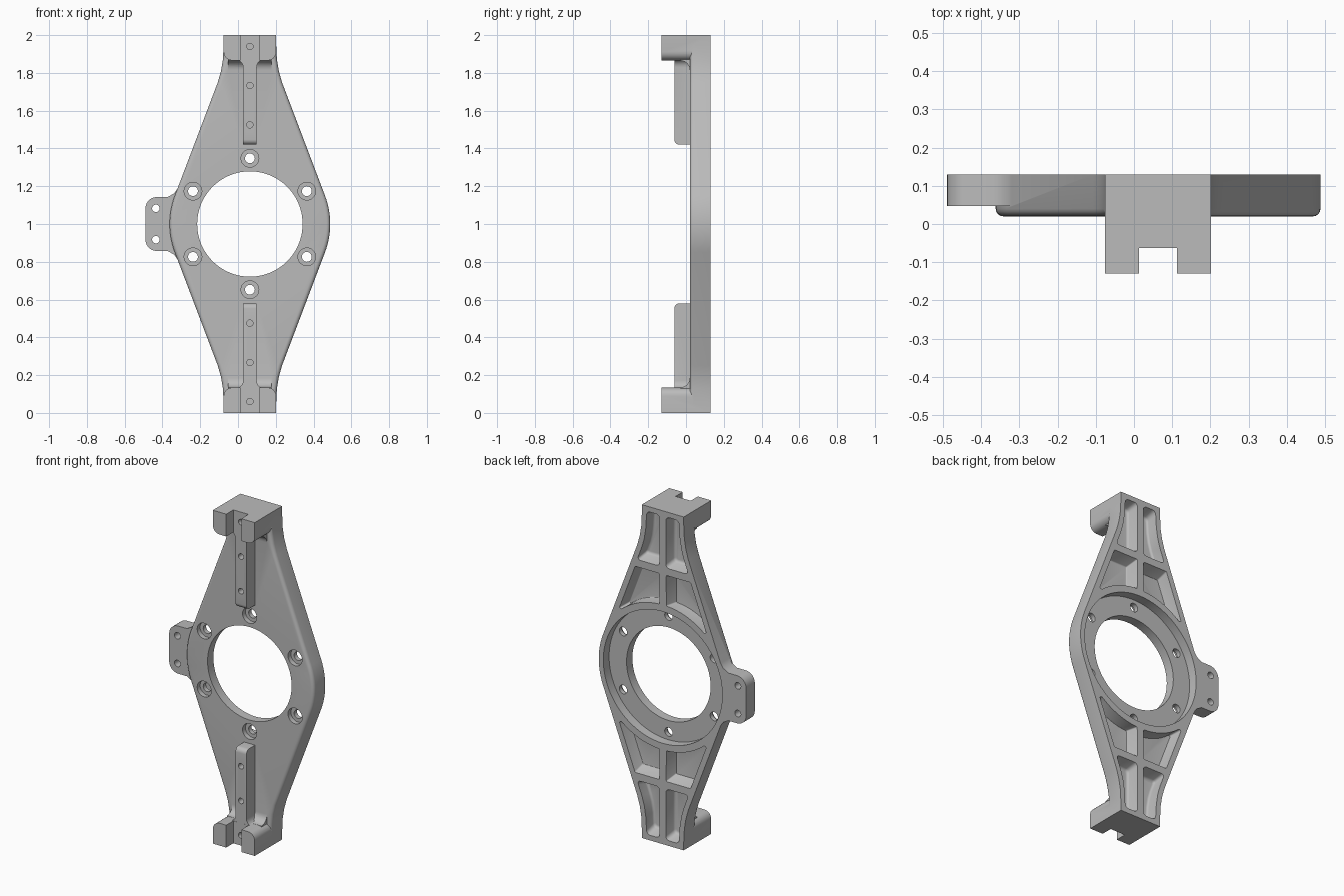
import bpy, bmesh
from math import sin, cos, radians

cube = bpy.data.objects.get("Cube")
if cube:
    bpy.data.objects.remove(cube, do_unlink=True)

CX, CZ = 0.063, 1.0            # centre of the big bore
FRONT, BACK = 0.02, 0.13       # plate faces along y


def arc(cu, cw, r, a0, a1, n):
    """Points on an arc, angles in degrees."""
    steps = [radians(a0 + (a1 - a0) * i / n) for i in range(n + 1)]
    return [(cu + r * cos(a), cw + r * sin(a)) for a in steps]


def prism(name, pts, lo, hi, axis="y", taper=1.0, corner=0.0, edge=0.0):
    """Extrude a profile from lo to hi; optional taper and rounding at lo."""
    n = len(pts)
    mu, mw = sum(p[0] for p in pts) / n, sum(p[1] for p in pts) / n
    bm = bmesh.new()

    def ring(t, k):
        out = []
        for u, w in pts:
            u, w = mu + (u - mu) * k, mw + (w - mw) * k
            co = (CX + u, t, CZ + w) if axis == "y" else (CX + t, u, CZ + w)
            out.append(bm.verts.new(co))
        return out

    a, b = ring(lo, taper), ring(hi, 1.0)
    bm.faces.new(a)
    bm.faces.new(b[::-1])
    for i in range(n):
        j = (i + 1) % n
        bm.faces.new((a[j], a[i], b[i], b[j]))
    bmesh.ops.recalc_face_normals(bm, faces=bm.faces[:])
    if corner:
        sides = [e for e in bm.edges if abs(e.verts[0].co.y - e.verts[1].co.y) > 0.01
                 and e.calc_face_angle() > 0.5]
        bmesh.ops.bevel(bm, geom=sides, offset=corner, segments=4, profile=0.5,
                        affect="EDGES", clamp_overlap=True)
    if edge:
        rim = [e for e in bm.edges if all(abs(v.co.y - lo) < 1e-5 for v in e.verts)]
        bmesh.ops.bevel(bm, geom=rim, offset=edge, segments=4, profile=0.5,
                        affect="EDGES", clamp_overlap=True)
    bmesh.ops.recalc_face_normals(bm, faces=bm.faces[:])
    me = bpy.data.meshes.new(name)
    bm.to_mesh(me)
    bm.free()
    ob = bpy.data.objects.new(name, me)
    bpy.context.scene.collection.objects.link(ob)
    return ob


def disc(name, u, w, r, lo, hi, n=24):
    return prism(name, arc(u, w, r, 0, 360, n)[:-1], lo, hi)


def combine(target, tool, op):
    mod = target.modifiers.new("combine", "BOOLEAN")
    mod.operation, mod.solver, mod.object = op, "EXACT", tool
    bpy.context.view_layer.objects.active = target
    bpy.ops.object.modifier_apply(modifier=mod.name)
    bpy.data.objects.remove(tool, do_unlink=True)


# Diamond plate with rounded front edge
side = [(0.137, -0.99), (0.143, -0.87), (0.153, -0.81), (0.17, -0.75)]
right = side + arc(0, 0, 0.425, -20.5, 20.5, 14) + [(u, -w) for u, w in side[::-1]]
plate = prism("bracket_plate", right + [(-u, -w) for u, w in right],
              FRONT, BACK, edge=0.02)
adds, cuts = [], []

# Side tab
half = [(-0.33, 0.25), (-0.362, 0.24), (-0.378, 0.195), (-0.40, 0.163), (-0.435, 0.143)]
half += arc(-0.493, 0.083, 0.06, 90, 180, 6)
adds.append(prism("side_tab", half + [(u, -w) for u, w in half[::-1]], 0.047, BACK))

for s in (1, -1):
    def flip(pts):
        return [(u, w * s) for u, w in pts]

    # End block with rounded inner corners
    low = arc(0.094, 0.911, 0.045, -90, 0, 6)
    block = [(-0.139, 1), (0.139, 1)] + low[::-1] + [(-u, w) for u, w in low]
    adds.append(prism("end_block", flip(block), -0.13, BACK))

    # Fillet between block and plate
    fillet = [(0.04, 0.88), (-0.03, 0.88)] + arc(-0.03, 0.815, 0.05, 90, 0, 6) + [(0.04, 0.81)]
    adds.append(prism("block_fillet", flip(fillet), -0.115, 0.115, "x"))

    # Raised rail with rounded end, flaring into the block
    rail = [(0.04, 0.9), (-0.062, 0.9)] + arc(-0.035, 0.447, 0.027, 180, 270, 5) + [(0.04, 0.42)]
    adds.append(prism("rail", flip(rail), -0.036, 0.036, "x"))
    curve = arc(0.076, 0.83, 0.04, 180, 90, 5)
    flare = [(0.0, 0.82)] + curve + [(0.076, 0.88), (-0.076, 0.88)] + [(-u, w) for u, w in curve[::-1]]
    adds.append(prism("rail_flare", flip(flare), -0.0615, 0.04))

    # Slot through the block front and blind holes along the rail
    slot = [(-0.05, 0.8), (0.05, 0.8), (0.05, 1.1), (-0.05, 1.1)]
    cuts.append(prism("slot_cutter", flip(slot), -0.2, -0.0625))
    for w in (0.94, 0.733, 0.525):
        cuts.append(disc("rail_hole_cutter", 0, w * s, 0.017, -0.1, 0.0, 16))
    cuts.append(disc("tab_hole_cutter", -0.498, 0.083 * s, 0.02, -0.1, 0.2, 16))

    # Lightening pockets on the back, two per side of the spine
    outer = [(0.018, 0.975), (0.107, 0.975), (0.113, 0.87), (0.124, 0.8),
             (0.14, 0.745), (0.173, 0.657), (0.018, 0.657)]
    inner = [(0.018, 0.625), (0.185, 0.625), (0.293, 0.34)] + arc(0, 0, 0.435, 50, 87.6, 8)
    for shape in (outer, inner):
        for m in (1, -1):
            cuts.append(prism("pocket_cutter", [(u * m, w) for u, w in flip(shape)],
                              0.058, 0.15, taper=0.84, corner=0.022, edge=0.016))

# Bore, rear recess and counterbored bolt holes
cuts.append(disc("bore_cutter", 0, 0, 0.279, -0.2, 0.3, 80))
cuts.append(disc("recess_cutter", 0, 0, 0.395, 0.075, 0.3, 80))
for i in range(6):
    a = radians(30 + 60 * i)
    u, w = 0.348 * cos(a), 0.348 * sin(a)
    cuts.append(disc("bolt_hole_cutter", u, w, 0.026, -0.1, 0.3))
    cuts.append(disc("counterbore_cutter", u, w, 0.047, -0.1, 0.048))

for ob in adds:
    combine(plate, ob, "UNION")
for ob in cuts:
    combine(plate, ob, "DIFFERENCE")

# Cast grey metal
mat = bpy.data.materials.new("cast_grey")
mat.use_nodes = True
grey = (0.5, 0.5, 0.5, 1.0)
mat.diffuse_color = grey
mat.node_tree.nodes["Principled BSDF"].inputs["Base Color"].default_value = grey
plate.data.materials.clear()
plate.data.materials.append(mat)
for p in plate.data.polygons:
    p.material_index = 0

bpy.ops.object.select_all(action="DESELECT")
plate.select_set(True)
bpy.context.view_layer.objects.active = plate
bpy.ops.object.shade_smooth_by_angle(angle=radians(32))
